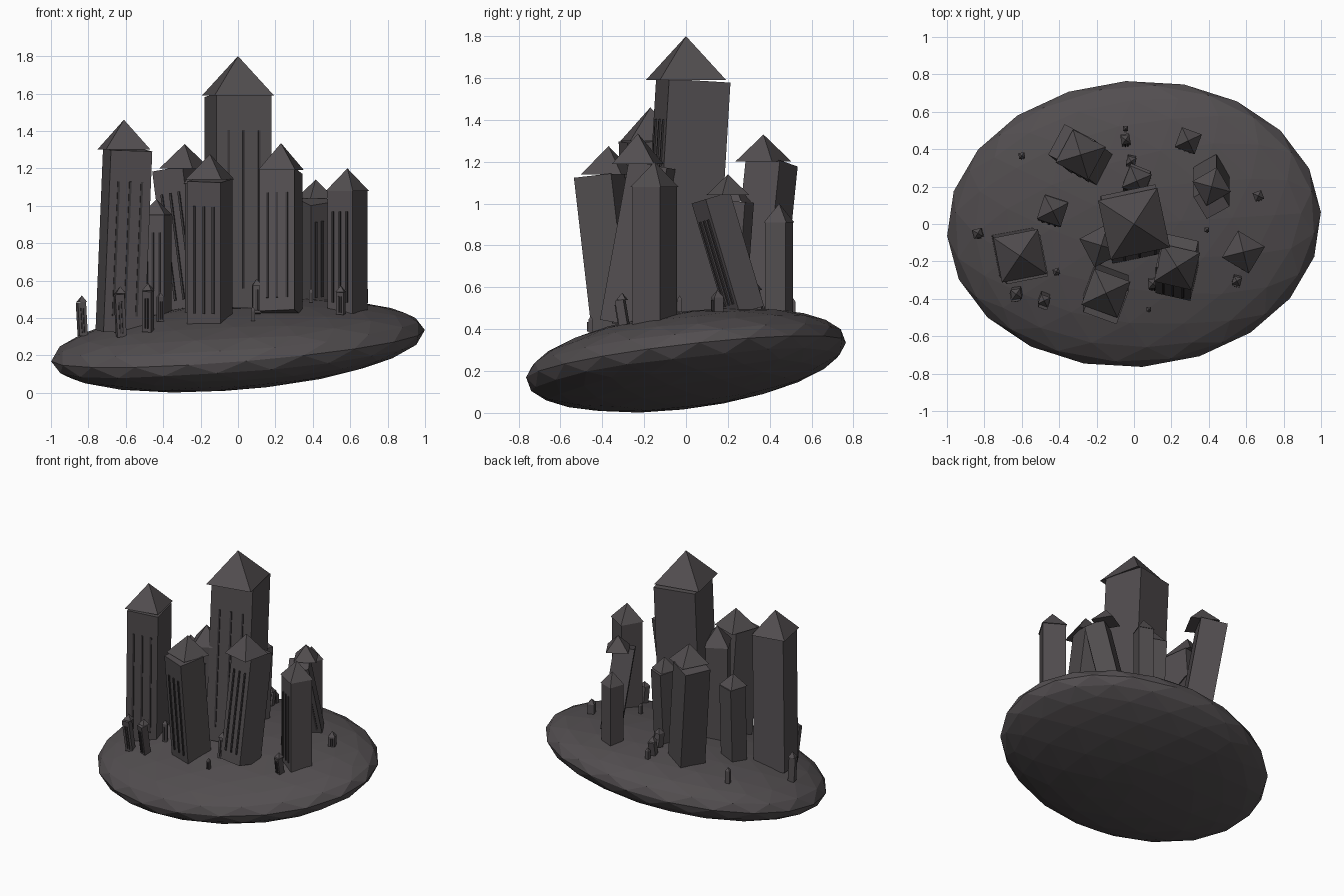
import bpy, bmesh, math
from mathutils import Matrix, Vector

if "Cube" in bpy.data.objects:
    bpy.data.objects.remove(bpy.data.objects["Cube"])


def material(name, col):
    m = bpy.data.materials.new(name)
    m.diffuse_color = (*col, 1)
    m.use_nodes = True
    m.node_tree.nodes["Principled BSDF"].inputs["Base Color"].default_value = m.diffuse_color
    return m


STONE = material("dark_stone", (0.085, 0.076, 0.080))
SLIT = material("slit_shadow", (0.045, 0.040, 0.043))


def finish(bm, name, mats):
    me = bpy.data.meshes.new(name)
    bm.to_mesh(me)
    bm.free()
    for m in mats:
        me.materials.append(m)
    ob = bpy.data.objects.new(name, me)
    bpy.context.collection.objects.link(ob)
    return ob


# floating rock: a tilted, flattened icosphere
def ground(x, y):
    b = (y - 0.03 * x) / 0.766
    return 0.252 + 0.08 * x + 0.086 * b + 0.222 * math.sqrt(max(0, 1 - x * x - b * b))


bm = bmesh.new()
bmesh.ops.create_icosphere(bm, subdivisions=3, radius=1.0,
                           matrix=Matrix.Rotation(math.radians(2.5), 4, 'Z'))
for v in bm.verts:
    a, b, c = v.co
    v.co = (a, 0.03 * a + 0.766 * b, 0.252 + 0.08 * a + 0.086 * b + 0.222 * c)
finish(bm, "floating_rock", [STONE])


def tower(name, x, y, side, top, roof, rz, dx=0.0, dy=0.0, slits=3, base=None):
    """Leaning shaft turned about its middle, upright pyramid roof, slits on the front."""
    bot = ground(x, y) - 0.03 if base is None else base
    h = top - bot
    turn = Matrix.Rotation(math.radians(rz), 4, 'Z')
    lean = Vector((0, 0, 1)).rotation_difference(Vector((2 * dx, 2 * dy, h))).to_matrix().to_4x4()
    frame = Matrix.Translation((x, y, (top + bot) / 2)) @ lean @ turn

    # shaft
    bm = bmesh.new()
    bmesh.ops.create_cube(bm, size=1, matrix=frame @ Matrix.Diagonal((side, side, h, 1)))
    finish(bm, name + "_shaft", [STONE])

    # roof
    bm = bmesh.new()
    bmesh.ops.create_cone(bm, cap_ends=True, segments=4, radius1=side * 1.08 / math.sqrt(2),
                          radius2=0, depth=roof,
                          matrix=Matrix.Translation((x, y, top + roof / 2)) @ turn
                          @ Matrix.Rotation(math.pi / 4, 4, 'Z'))
    bmesh.ops.remove_doubles(bm, verts=bm.verts, dist=1e-5)
    finish(bm, name + "_roof", [STONE])

    # slits
    if slits:
        bm = bmesh.new()
        w = min(0.012, side * 0.14)
        for i in range(slits):
            sx = (i - (slits - 1) / 2) * 0.28 * side
            loc = Matrix.Translation((sx, -side / 2 - 0.003, -0.04 * h))
            bmesh.ops.create_cube(bm, size=1,
                                  matrix=frame @ loc @ Matrix.Diagonal((w, 0.009, 0.74 * h, 1)))
        finish(bm, name + "_slits", [SLIT])


# main towers: x, y, side, roof base z, roof height, turn, lean x, lean y
towers = [
    (0.00, 0.00, 0.300, 1.59, 0.21, 12, 0.0, 0.035),
    (-0.61, -0.17, 0.225, 1.30, 0.16, 11, 0.02, -0.02),
    (-0.285, 0.37, 0.185, 1.20, 0.13, -28, -0.05, 0.04),
    (-0.15, -0.37, 0.190, 1.14, 0.135, -20, 0.0, -0.045),
    (0.23, -0.23, 0.190, 1.19, 0.145, -13, 0.0, 0.07),
    (0.585, -0.15, 0.155, 1.08, 0.12, -31, 0.0, 0.0),
    (0.415, 0.20, 0.140, 1.04, 0.10, 30, 0.0, -0.085),
    (0.29, 0.445, 0.105, 0.91, 0.09, -20, 0.0, 0.0),
    (-0.435, 0.07, 0.125, 0.95, 0.085, -18, 0.0, 0.01),
    (0.015, 0.23, 0.115, 1.01, 0.09, -22, 0.0, 0.02),
    (-0.175, -0.115, 0.160, 1.12, 0.13, 28, 0.0, 0.0),
]
for i, t in enumerate(towers):
    tower(f"tower_{i + 1}", *t)

# small spires: x, y, side, height, turn, lean x, lean y
spires = [
    (-0.835, -0.05, 0.045, 0.18, 15, -0.005, 0.0),
    (-0.63, -0.375, 0.050, 0.23, 10, -0.006, -0.015),
    (-0.48, -0.41, 0.050, 0.22, -20, 0.0, -0.02),
    (-0.415, -0.255, 0.032, 0.13, 20, 0.0, 0.0),
    (0.10, -0.32, 0.045, 0.15, 5, 0.0, 0.01),
    (0.55, -0.305, 0.042, 0.12, -15, 0.0, -0.01),
    (0.665, 0.15, 0.045, 0.07, 20, 0.0, 0.0),
    (-0.045, 0.45, 0.045, 0.10, 10, 0.0, 0.01),
    (-0.015, 0.335, 0.045, 0.10, -12, 0.0, -0.01),
    (0.08, -0.455, 0.022, 0.06, 0, 0.0, 0.0),
    (0.39, -0.03, 0.022, 0.06, 0, 0.0, 0.0),
    (-0.60, 0.365, 0.030, 0.09, 10, 0.0, 0.0),
    (-0.045, 0.51, 0.025, 0.06, 0, 0.0, 0.0),
]
for i, (x, y, s, h, rz, dx, dy) in enumerate(spires):
    z = ground(x, y)
    tower(f"spire_{i + 1}", x, y, s, z + h, s * 0.8, rz, dx, dy, 2, z)
